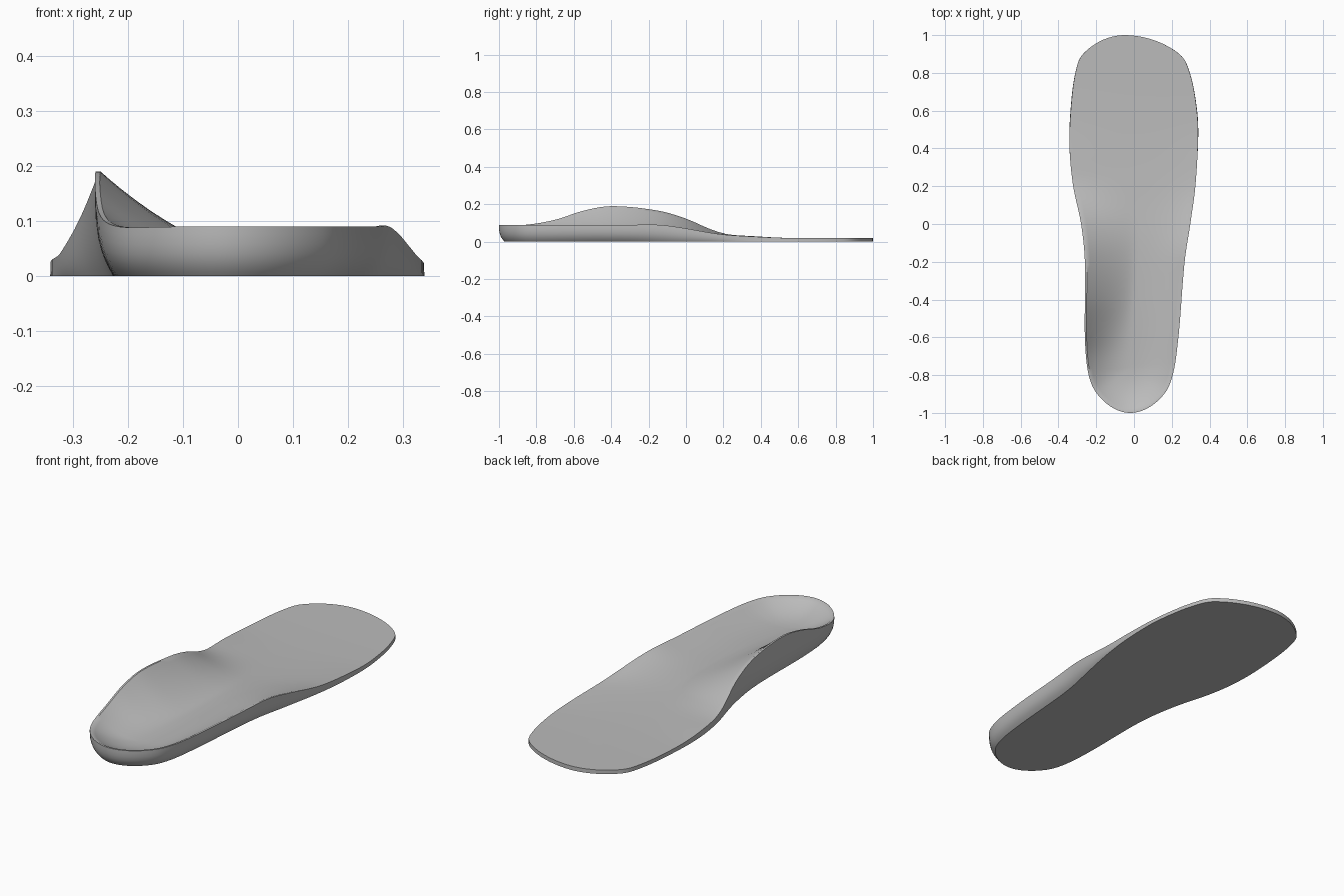
import bpy, bmesh, math

if "Cube" in bpy.data.objects:
    bpy.data.objects.remove(bpy.data.objects["Cube"])


def curve(keys, warp=lambda v: v):
    """Smooth cubic through (position, value) keys."""
    ks = [warp(k) for k, _ in keys]
    vs = [v for _, v in keys]
    last = len(ks) - 1
    slopes = []
    for i in range(last + 1):
        a, b = max(i - 1, 0), min(i + 1, last)
        slopes.append((vs[b] - vs[a]) / (ks[b] - ks[a]))

    def value(pos):
        p = min(max(warp(pos), ks[0]), ks[-1])
        i = max(j for j in range(last) if ks[j] <= p or j == 0)
        h = ks[i + 1] - ks[i]
        t = (p - ks[i]) / h
        return ((2*t**3 - 3*t**2 + 1) * vs[i] + (t**3 - 2*t**2 + t) * h * slopes[i]
                + (3*t**2 - 2*t**3) * vs[i + 1] + (t**3 - t**2) * h * slopes[i + 1])
    return value


def angle(y):
    return math.acos(max(-1, min(1, -y)))


# Plan outline, heel (-1) to toe (1), for the arch side and the outer side
arch_edge = curve([(-1, -.02), (-.9, -.195), (-.8, -.24), (-.6, -.26), (-.2, -.26), (0, -.28),
                   (.2, -.322), (.4, -.341), (.6, -.335), (.8, -.31), (.9, -.27), (1, -.05)], angle)
outer_edge = curve([(-1, -.02), (-.9, .16), (-.8, .205), (-.6, .235), (-.2, .268), (0, .298),
                    (.2, .325), (.45, .339), (.6, .333), (.8, .295), (.9, .24), (1, -.05)], angle)
# Rim heights, footbed height and how steeply the cup curls up
arch_rim = curve([(-1, .09), (-.86, .09), (-.7, .117), (-.55, .165), (-.4, .19), (-.15, .166),
                  (0, .123), (.13, .067), (.22, .04), (.35, .03), (.55, .02), (1, .02)])
outer_rim = curve([(-1, .09), (-.3, .09), (-.14, .09), (0, .071), (.1, .053), (.2, .038),
                   (.35, .028), (.55, .02), (1, .02)])
footbed = curve([(-1, .03), (-.75, .03), (-.4, .042), (-.1, .045), (.15, .032),
                 (.35, .024), (.55, .02), (1, .02)])
arch_curl = curve([(-1, 2.4), (-.8, 2.3), (-.4, 1.5), (0, 1.5), (.4, 2), (1, 2.4)])
undercut = curve([(-1, .03), (-.3, .032), (.1, .012), (.35, 0), (1, 0)])

STEPS = 72
RINGS = 14
RIM = 0.009
ys = [-math.cos(math.pi * i / STEPS) for i in range(STEPS + 1)]
outline = [(arch_edge(y), y, arch_rim(y), arch_curl(y)) for y in ys]
outline += [(outer_edge(y), y, outer_rim(y), 2.4) for y in ys[-2:0:-1]]


def spine(y):
    """Centre line point that the rings shrink towards."""
    sy = max(-.76, min(.7, y))
    return (arch_edge(sy) + outer_edge(sy)) / 2, sy


def inward(x, y, dist):
    sx, sy = spine(y)
    d = math.hypot(sx - x, sy - y)
    return x + (sx - x) * dist / d, y + (sy - y) * dist / d


bm = bmesh.new()
loops = []

# Outer wall, from the sole up to the rim, rounded under at the heel
for v in (1, .92, .82, .7, .55, .35, .15, 0):
    loops.append([bm.verts.new((*inward(x, y, undercut(y) * v**3), h * (1 - v)))
                  for x, y, h, p in outline])

# Narrow flat rim, then the cupped footbed
for k in range(RINGS + 1):
    u = 1 - k / RINGS
    ring = []
    for x, y, h, p in outline:
        rx, ry = inward(x, y, RIM)
        sx, sy = spine(y)
        low = footbed(sy)
        ring.append(bm.verts.new((sx + (rx - sx) * u, sy + (ry - sy) * u,
                                  low + (h - low) * u**p)))
    loops.append(ring)

count = len(outline)
for a, b in zip(loops, loops[1:]):
    for i in range(count):
        j = (i + 1) % count
        bm.faces.new((a[i], a[j], b[j], b[i]))
bm.faces.new(loops[0])
bmesh.ops.remove_doubles(bm, verts=loops[-1], dist=1e-5)
bmesh.ops.recalc_face_normals(bm, faces=bm.faces)

mesh = bpy.data.meshes.new("insole")
bm.to_mesh(mesh)
bm.free()
insole = bpy.data.objects.new("insole", mesh)
bpy.context.collection.objects.link(insole)

# Single grey material
grey = bpy.data.materials.new("light grey foam")
grey.use_nodes = True
colour = (.5, .5, .5, 1)
grey.diffuse_color = colour
grey.node_tree.nodes["Principled BSDF"].inputs["Base Color"].default_value = colour
mesh.materials.append(grey)

bpy.context.view_layer.objects.active = insole
insole.select_set(True)
bpy.ops.object.shade_smooth_by_angle(angle=math.radians(35))
